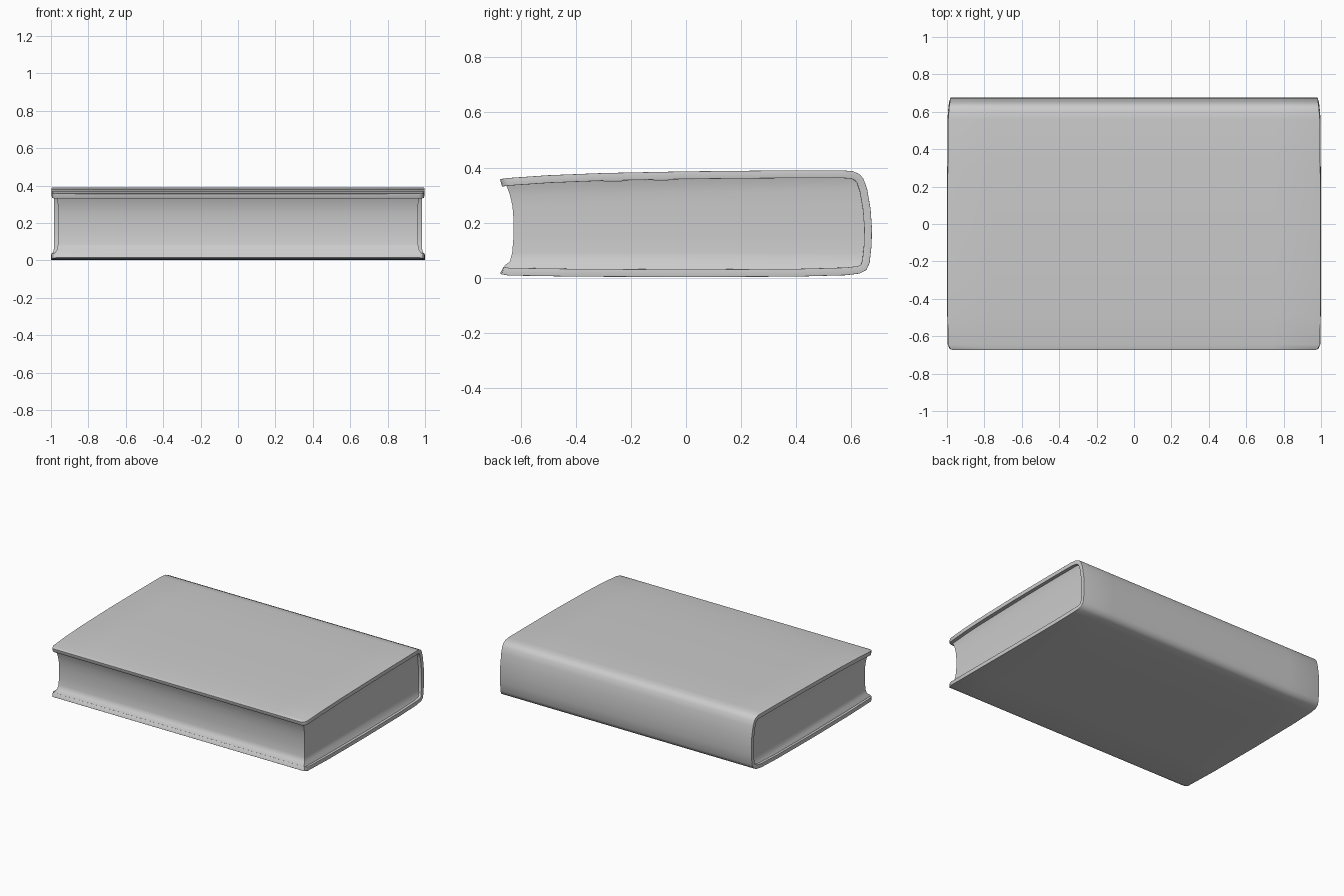
import bpy, bmesh


def make_object(name, bm):
    bmesh.ops.recalc_face_normals(bm, faces=bm.faces[:])
    mesh = bpy.data.meshes.new(name)
    bm.to_mesh(mesh)
    bm.free()
    ob = bpy.data.objects.new(name, mesh)
    bpy.context.collection.objects.link(ob)
    return ob


def smooth(ob, angle):
    bpy.ops.object.select_all(action='DESELECT')
    ob.select_set(True)
    bpy.context.view_layer.objects.active = ob
    bpy.ops.object.shade_smooth_by_angle(angle=angle)


# Cover: a C-shaped wrap (y, z, half width), bottom board -> spine -> top board
wrap = [(-0.675, 0.016, 0.968), (-0.668, 0.012, 0.985), (-0.645, 0.008, 0.996),
        (-0.4, 0.004, 1.0), (0, 0.002, 1.0), (0.4, 0.004, 0.998),
        (0.58, 0.009, 0.996), (0.63, 0.015, 0.992), (0.655, 0.028, 0.988),
        (0.667, 0.055, 0.984), (0.674, 0.12, 0.983), (0.675, 0.18, 0.983),
        (0.670, 0.25, 0.983), (0.658, 0.32, 0.984), (0.645, 0.358, 0.986),
        (0.63, 0.376, 0.988), (0.605, 0.387, 0.99), (0.56, 0.390, 0.994),
        (0.3, 0.389, 0.996), (0, 0.386, 0.998), (-0.3, 0.380, 0.998),
        (-0.5, 0.372, 0.997), (-0.645, 0.362, 0.994), (-0.668, 0.359, 0.983),
        (-0.675, 0.357, 0.966)]
COLS = 8
bm = bmesh.new()
rows = [[bm.verts.new((w * (2 * i / COLS - 1), y, z)) for i in range(COLS + 1)]
        for y, z, w in wrap]
for a, b in zip(rows, rows[1:]):
    for i in range(COLS):
        bm.faces.new((a[i], a[i + 1], b[i + 1], b[i]))
cover = make_object("cover", bm)
# The sheet's normals must point outwards so the thickness grows inwards
spine = min(cover.data.polygons, key=lambda p: -p.center.y)
if spine.normal.y < 0:
    cover.data.flip_normals()
solid = cover.modifiers.new("thickness", 'SOLIDIFY')
solid.thickness = 0.028
solid.offset = -1
bevel = cover.modifiers.new("soft_edges", 'BEVEL')
bevel.width = 0.009
bevel.segments = 3
bevel.limit_method = 'ANGLE'
bevel.angle_limit = 0.87
smooth(cover, 1.0)

# Page block: hollow fore edge, flared where it meets the boards
# (front z, back z, front y, back y, half width)
levels = [(0.022, 0.022, -0.665, 0.635, 0.986), (0.045, 0.035, -0.658, 0.645, 0.978),
          (0.058, 0.052, -0.640, 0.650, 0.967), (0.09, 0.09, -0.631, 0.655, 0.962),
          (0.15, 0.15, -0.626, 0.657, 0.960), (0.21, 0.21, -0.626, 0.656, 0.960),
          (0.26, 0.27, -0.630, 0.650, 0.961), (0.30, 0.325, -0.639, 0.638, 0.963),
          (0.325, 0.35, -0.648, 0.628, 0.967), (0.343, 0.370, -0.655, 0.61, 0.972)]
bm = bmesh.new()
rings = [[bm.verts.new(p) for p in ((-w, yf, zf), (w, yf, zf), (w, yb, zb), (-w, yb, zb))]
         for zf, zb, yf, yb, w in levels]
for a, b in zip(rings, rings[1:]):
    for i in range(4):
        j = (i + 1) % 4
        bm.faces.new((a[i], a[j], b[j], b[i]))
bm.faces.new(rings[0])
bm.faces.new(rings[-1])
pages = make_object("page_block", bm)
smooth(pages, 0.9)
